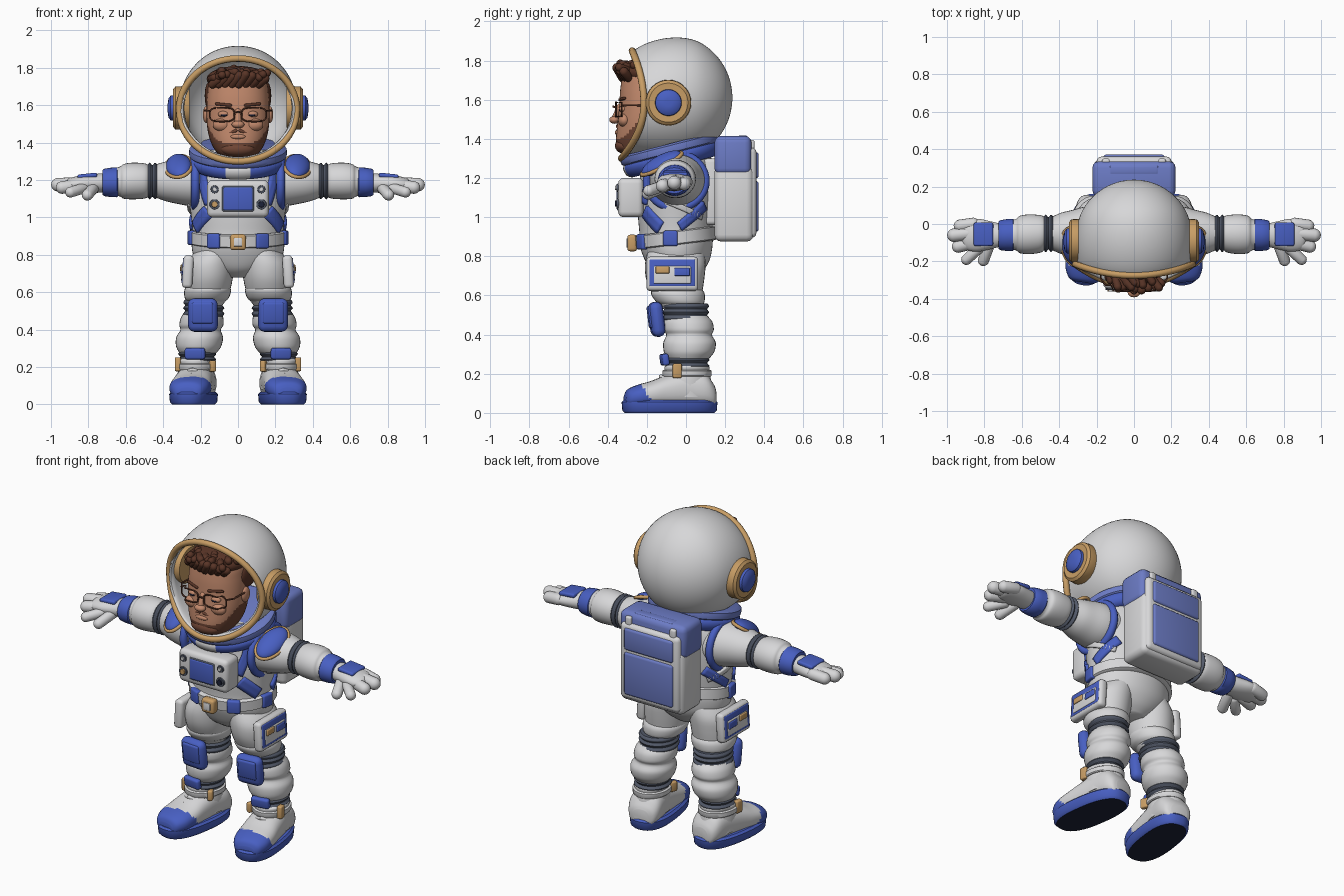
import bpy, bmesh, math, random
from mathutils import Vector, Matrix, Euler

if "Cube" in bpy.data.objects:
    bpy.data.objects.remove(bpy.data.objects["Cube"])

random.seed(4)
pi = math.pi


def mat(name, r, g, b):
    m = bpy.data.materials.new(name)
    m.diffuse_color = (r, g, b, 1)
    m.use_nodes = True
    m.node_tree.nodes["Principled BSDF"].inputs["Base Color"].default_value = m.diffuse_color
    return m


WHITE = mat("suit_white", .68, .68, .69)
BLUE = mat("suit_blue", .065, .115, .54)
PALE = mat("pack_blue", .15, .20, .56)
GOLD = mat("gold_trim", .58, .34, .13)
GREY = mat("rubber_grey", .085, .10, .14)
NAVY = mat("sole_navy", .012, .016, .04)
SKIN = mat("skin", .54, .25, .15)
HAIR = mat("hair_brown", .10, .035, .02)
BEARD = mat("beard_brown", .16, .06, .035)


def make(name, bm, mats, mirror=False, M=None, rule=None, solid=0):
    if M:
        bm.transform(M)
    bmesh.ops.recalc_face_normals(bm, faces=bm.faces)
    if rule:
        for f in bm.faces:
            f.material_index = rule(f)
    me = bpy.data.meshes.new(name)
    bm.to_mesh(me)
    bm.free()
    for m in mats if isinstance(mats, (list, tuple)) else [mats]:
        me.materials.append(m)
    me.shade_smooth()
    me.set_sharp_from_angle(angle=math.radians(42))
    ob = bpy.data.objects.new(name, me)
    bpy.context.collection.objects.link(ob)
    if solid:
        md = ob.modifiers.new("thickness", 'SOLIDIFY')
        md.thickness, md.offset = solid, -1
    if mirror:
        ob.modifiers.new("mirror", 'MIRROR').use_mirror_merge = False
    return ob


def smooth(secs, k):
    """Catmull-Rom subdivision of a list of tuples."""
    out = []
    for i in range(len(secs) - 1):
        a, b, c, d = (secs[max(0, min(len(secs) - 1, i + j))] for j in (-1, 0, 1, 2))
        for s in range(k):
            t = s / k
            out.append([q + .5 * t * (r - p + t * (2*p - 5*q + 4*r - w + t * (3*(q - r) + w - p)))
                        for p, q, r, w in zip(a, b, c, d)])
    return out + [list(secs[-1])]


def loft(name, axis, secs, mats, n=32, p=2, k=4, **kw):
    """Sections (t, centre_u, centre_v, radius_u, radius_v) along an axis."""
    bm, rings = bmesh.new(), []
    place = {'z': lambda t, u, v: (u, v, t), 'x': lambda t, u, v: (t, u, v), 'y': lambda t, u, v: (u, t, v)}[axis]
    for t, cu, cv, ru, rv in (smooth(secs, k) if k > 1 else secs):
        ring = []
        for i in range(n):
            c, s = math.cos(2*pi*i/n), math.sin(2*pi*i/n)
            ring.append(bm.verts.new(place(t, cu + ru * math.copysign(abs(c) ** (2/p), c),
                                           cv + rv * math.copysign(abs(s) ** (2/p), s))))
        rings.append(ring)
    for a, b in zip(rings, rings[1:]):
        for i in range(n):
            bm.faces.new((a[i], a[(i+1) % n], b[(i+1) % n], b[i]))
    bm.faces.new(rings[0])
    bm.faces.new(rings[-1])
    return make(name, bm, mats, **kw)


def ripple(name, axis, t0, t1, count, cu, cv, ru, rv, amp, m):
    loft(name, axis, [(t0 + (t1 - t0) * i / (2*count), cu, cv, ru + amp * (i % 2), rv + amp * (i % 2))
                      for i in range(2*count + 1)], m, mirror=True)


def box(name, c, size, m, bev=.01, rot=(0, 0, 0), **kw):
    bm = bmesh.new()
    bmesh.ops.create_cube(bm, size=1)
    bm.transform(Matrix.Diagonal((*size, 1)))
    bmesh.ops.bevel(bm, geom=bm.edges[:], offset=bev, segments=3, profile=.5, affect='EDGES')
    return make(name, bm, m, M=Matrix.Translation(c) @ Euler(rot).to_matrix().to_4x4(), **kw)


def blob(name, c, r, m, rot=(0, 0, 0), **kw):
    bm = bmesh.new()
    bmesh.ops.create_uvsphere(bm, u_segments=24, v_segments=14, radius=1)
    M = Matrix.Translation(c) @ Euler(rot).to_matrix().to_4x4() @ Matrix.Diagonal((*r, 1))
    return make(name, bm, m, M=M, **kw)


def capsule(name, a, b, r, m, **kw):
    a, b = Vector(a), Vector(b)
    bm = bmesh.new()
    bmesh.ops.create_uvsphere(bm, u_segments=16, v_segments=11, radius=r)
    for v in bm.verts:
        v.co.z += math.copysign((b - a).length / 2, v.co.z)
    return make(name, bm, m, M=Matrix.Translation((a + b) / 2) @ (b - a).to_track_quat('Z', 'Y').to_matrix().to_4x4(), **kw)


def tube(name, pts, r, m, closed=True, n=10, **kw):
    bm, rings, L = bmesh.new(), [], len(pts)
    pts = [Vector(q) for q in pts]
    for i, q in enumerate(pts):
        d = (pts[(i+1) % L] - pts[i-1]) if closed else pts[min(i+1, L-1)] - pts[max(i-1, 0)]
        R = d.to_track_quat('Z', 'Y').to_matrix()
        rings.append([bm.verts.new(q + R @ Vector((r*math.cos(2*pi*j/n), r*math.sin(2*pi*j/n), 0))) for j in range(n)])
    for i in range(L if closed else L - 1):
        a, b = rings[i], rings[(i+1) % L]
        off = min(range(n), key=lambda o: (a[0].co - b[o].co).length)
        for j in range(n):
            bm.faces.new((a[j], a[(j+1) % n], b[(j+1+off) % n], b[(j+off) % n]))
    return make(name, bm, m, **kw)


# Helmet shell: back pole opening forward to a curved visor rim
def rim(f, grow=0):
    s = math.sin(f)
    return Vector(((.307 + grow)*math.cos(f), -.215 - (.06 if s > 0 else .115)*s*s, 1.575 + (.268 + grow)*s))


bm, rings, N, K = bmesh.new(), [], 64, 28
for i in range(1, K + 1):
    th, w = 2.1*i/K, max(0, (i/K - .5)/.5)**2
    rings.append([bm.verts.new(Vector((.315*math.sin(th)*math.cos(f), -.08 + .317*math.cos(th),
                 1.61 + .322*math.sin(th)*math.sin(f))).lerp(rim(f), w)) for f in (2*pi*j/N for j in range(N))])
pole = bm.verts.new((0, .237, 1.61))
for j in range(N):
    bm.faces.new((pole, rings[0][j], rings[0][(j+1) % N]))
    for a, b in zip(rings, rings[1:]):
        bm.faces.new((a[j], a[(j+1) % N], b[(j+1) % N], b[j]))
make("helmet_shell", bm, WHITE, solid=.015)
tube("visor_rim", [rim(2*pi*i/72, .007) for i in range(72)], .018, GOLD)
loft("ear_cup", 'x', [(.26, -.09, 1.585, .105, .105), (.29, -.09, 1.585, .117, .117), (.335, -.09, 1.585, .115, .115),
     (.347, -.09, 1.585, .1, .1), (.345, -.09, 1.585, .075, .075)], GOLD, k=1, mirror=True)
loft("ear_disc", 'x', [(.33, -.09, 1.585, .07, .07), (.36, -.09, 1.585, .066, .066), (.372, -.09, 1.585, .05, .05),
     (.376, -.09, 1.585, .02, .02)], BLUE, k=1, mirror=True)

# Tilted collar, white at the front centre
T = Matrix.Translation((0, -.08, 1.33)) @ Matrix.Rotation(.25, 4, 'X')
loft("collar_lower", 'z', [(-.075, 0, 0, .225, .22), (-.06, 0, 0, .25, .245), (-.02, 0, 0, .262, .255), (0, 0, 0, .245, .24)], [BLUE, WHITE], M=T, k=2, n=48,
     rule=lambda f: int(abs(f.calc_center_median().x) < .075 and f.calc_center_median().y < -.2))
loft("collar_upper", 'z', [(-.01, 0, 0, .24, .24), (0, 0, 0, .26, .256), (.035, 0, 0, .26, .256), (.045, 0, 0, .235, .235)], PALE, M=T, k=2, n=48)

# Head, face and hair
loft("head", 'z', [(1.315, 0, -.24, .04, .05), (1.335, 0, -.23, .10, .115), (1.39, 0, -.21, .14, .147), (1.47, 0, -.195, .163, .157),
     (1.56, 0, -.19, .168, .152), (1.66, 0, -.185, .163, .15), (1.73, 0, -.18, .15, .14), (1.77, 0, -.18, .1, .1)], [SKIN, BEARD],
     n=64, p=2.2, k=8, rule=lambda f: int(f.calc_center_median().z < 1.395 + .1*(abs(f.calc_center_median().x)/.163)**4))
capsule("nose_bridge", (0, -.335, 1.565), (0, -.362, 1.505), .018, SKIN)
blob("nose_tip", (0, -.366, 1.497), (.034, .026, .02), SKIN)
blob("cheek", (.085, -.315, 1.495), (.05, .032, .035), SKIN, mirror=True)
capsule("moustache", (.012, -.350, 1.464), (.055, -.337, 1.448), .009, BEARD, mirror=True)
blob("lips", (0, -.352, 1.432), (.04, .012, .013), SKIN)
blob("chin_beard", (0, -.318, 1.365), (.09, .045, .04), BEARD)
blob("ear", (.17, -.17, 1.55), (.018, .035, .045), SKIN, mirror=True)
blob("eyelid", (.075, -.32, 1.552), (.032, .022, .018), SKIN, mirror=True)
blob("eye", (.075, -.338, 1.547), (.018, .006, .006), NAVY, mirror=True)
capsule("eyebrow", (.04, -.338, 1.6), (.115, -.315, 1.607), .008, HAIR, mirror=True)
tube("glasses_frame", [(.085 + .066*math.copysign(abs(math.cos(a))**.6, math.cos(a)), -.358 + .03*(math.cos(a) > .3),
     1.55 + .037*math.copysign(abs(math.sin(a))**.6, math.sin(a))) for a in (2*pi*i/32 for i in range(32))], .0045, HAIR, mirror=True)
tube("glasses_bridge", [(-.022, -.358, 1.56), (0, -.372, 1.565), (.022, -.358, 1.56)], .005, HAIR, closed=False)
tube("glasses_temple", [(.15, -.33, 1.57), (.178, -.29, 1.572), (.178, -.17, 1.57)], .005, HAIR, closed=False, mirror=True)
blob("hair_cap", (0, -.185, 1.74), (.168, .155, .07), HAIR)
blob("sideburn", (.158, -.12, 1.65), (.02, .08, .07), HAIR, mirror=True)
for i in range(34):
    x, y = random.uniform(-.13, .14), random.uniform(-.33, -.1)
    z = 1.795 - 2.2*x*x - .9*(y + .23)**2
    capsule("hair_lock", (x - .02, y + .03, z - .02), (x*1.05 + random.uniform(-.01, .04), y - .03, z + random.uniform(-.02, .012)), .021, HAIR)
for i in range(8):
    x = -.135 + .035*i
    capsule("fringe_lock", (x, -.325 + abs(x)*.3, 1.712), (x + .035, -.355 + abs(x)*.35, 1.765 - abs(x)*.2), .023, HAIR)

# Torso
TORSO = [(.68, 0, -.04, .08, .08), (.72, 0, -.045, .16, .13), (.78, 0, -.045, .23, .165), (.85, 0, -.05, .248, .185),
         (.92, 0, -.05, .243, .188), (1.0, 0, -.05, .25, .195), (1.1, 0, -.05, .262, .198), (1.2, 0, -.045, .262, .19),
         (1.28, 0, -.05, .235, .185), (1.36, 0, -.06, .17, .17)]
loft("torso", 'z', TORSO, WHITE, n=48)


def on_torso(a, z, off):
    for s, e in zip(TORSO, TORSO[1:]):
        if s[0] <= z <= e[0]:
            t = (z - s[0]) / (e[0] - s[0])
            cy, rx, ry = (s[i] + t*(e[i] - s[i]) for i in (2, 3, 4))
            return Vector(((rx + off)*math.cos(a), cy + (ry + off)*math.sin(a), z))


def strap(name, a0, z0, a1, z1, w, m):
    bm, rows = bmesh.new(), []
    du, dz = math.radians(a1 - a0)*.23, z1 - z0
    L = math.hypot(du, dz)
    for i in range(13):
        a, z = math.radians(a0 + (a1 - a0)*i/12), z0 + dz*i/12
        rows.append([bm.verts.new(on_torso(a - s*w*dz/L/.23, z + s*w*du/L, .015)) for s in (-.5, -.17, .17, .5)])
    for p, q in zip(rows, rows[1:]):
        for j in range(3):
            bm.faces.new((p[j], p[j+1], q[j+1], q[j]))
    make(name, bm, m, solid=.03, mirror=True)


strap("chest_strap", -42, 1.24, -55, 1.07, .05, BLUE)
strap("waist_strap", -52, 1.03, -25, .945, .07, BLUE)
strap("side_strap", 45, 1.06, 5, .95, .05, BLUE)
strap("rib_seam", -12, 1.08, 40, 1.0, .03, WHITE)
tube("armhole_band", [(.228, -.05 + .15*math.cos(2*pi*i/40), 1.185 + .138*math.sin(2*pi*i/40)) for i in range(40)], .022, BLUE, mirror=True)

# Belt, tilted down to the front
B = Matrix.Translation((0, -.05, .895)) @ Matrix.Rotation(.12, 4, 'X')
loft("belt", 'z', [(-.036, 0, 0, .25, .195), (-.03, 0, 0, .26, .21), (.03, 0, 0, .26, .21), (.036, 0, 0, .25, .195)], WHITE, k=1, n=48, M=B)
for d in (-59, -8):
    a = math.radians(d)
    c = B @ Vector((.25*math.cos(a), .205*math.sin(a), 0))
    box("belt_pouch", c, (.035, .075, .078), BLUE, .01, (0, 0, math.atan2(.258*math.sin(a), .206*math.cos(a))), mirror=True)
box("buckle", (0, -.275, .868), (.085, .05, .085), GOLD, .015)
box("buckle_inset", (0, -.3, .868), (.045, .01, .045), WHITE, .004)

# Chest control unit
box("chest_unit", (0, -.282, 1.10), (.33, .13, .2), WHITE, .028)
box("screen_bezel", (0, -.342, 1.10), (.172, .02, .137), GREY, .008)
box("screen", (0, -.346, 1.10), (.158, .02, .123), BLUE, .008)
for x, z, m, r in ((-.125, 1.07, GOLD, .018), (.125, 1.07, NAVY, .018), (-.125, 1.15, WHITE, .012), (.125, 1.15, WHITE, .012)):
    loft("knob_base", 'y', [(-.34, x, z, r + .01, r + .01), (-.354, x, z, r + .008, r + .008)], GREY, k=1, n=20)
    loft("knob", 'y', [(-.345, x, z, r, r), (-.362, x, z, r*.85, r*.85)], m, k=1, n=20)

# Life-support backpack
box("pack_body", (0, .245, 1.07), (.43, .2, .39), WHITE, .035)
box("pack_top", (0, .24, 1.315), (.445, .19, .2), PALE, .035)
box("pack_frame", (0, .335, 1.125), (.40, .05, .46), WHITE, .025)
box("pack_panel_upper", (0, .353, 1.265), (.33, .036, .135), PALE, .015)
box("pack_panel_lower", (0, .353, 1.055), (.33, .036, .26), PALE, .015)
box("pack_handle", (0, .29, 1.405), (.26, .05, .025), PALE, .01)
box("pack_clip", (.15, .325, 1.36), (.04, .05, .07), WHITE, .01, mirror=True)
box("pack_mount", (0, .13, 1.13), (.3, .08, .34), WHITE, .02)

# Arms
loft("shoulder", 'x', [(.16, -.045, 1.185, .14, .125), (.25, -.045, 1.19, .14, .13), (.33, -.05, 1.192, .125, .118),
     (.39, -.05, 1.193, .11, .105), (.44, -.05, 1.195, .088, .088)], WHITE, mirror=True)
R = Matrix.Translation((.318, -.125, 1.275)) @ Euler((.5, .3, 0)).to_matrix().to_4x4()
blob("shoulder_pad", R.translation, (.068, .115, .04), BLUE, (.5, .3, 0), mirror=True)
tube("pad_trim", [R @ Vector((.07*math.cos(2*pi*i/32), .117*math.sin(2*pi*i/32), -.003)) for i in range(32)], .01, GOLD, mirror=True)
ripple("elbow_bellows", 'x', .43, .485, 2, -.05, 1.195, .086, .084, .014, GREY)
loft("forearm", 'x', [(.475, -.05, 1.195, .085, .083), (.5, -.053, 1.195, .1, .094), (.56, -.055, 1.195, .106, .098),
     (.61, -.056, 1.193, .1, .093), (.63, -.057, 1.192, .084, .08), (.66, -.058, 1.19, .078, .074)], WHITE, mirror=True)
loft("glove_cuff", 'x', [(.64, -.058, 1.188, .07, .066), (.648, -.058, 1.188, .086, .08), (.715, -.06, 1.187, .08, .073),
     (.725, -.06, 1.187, .065, .06)], BLUE, k=2, mirror=True)
loft("palm", 'x', [(.71, -.06, 1.185, .06, .052), (.77, -.06, 1.182, .075, .05), (.84, -.06, 1.18, .088, .045), (.9, -.06, 1.175, .075, .035),
     (.92, -.06, 1.175, .04, .02)], WHITE, mirror=True)
box("glove_plate", (.805, -.055, 1.222), (.105, .125, .025), BLUE, .01, (0, .1, 0), mirror=True)
for a, b, r in (((.86, .0, 1.18), (.93, -.01, 1.17), .034), ((.87, -.05, 1.18), (.963, -.06, 1.175), .036),
                ((.86, -.1, 1.17), (.94, -.12, 1.16), .034), ((.83, -.13, 1.155), (.895, -.19, 1.135), .029),
                ((.77, -.1, 1.16), (.805, -.195, 1.12), .03)):
    capsule("glove_finger", a, b, r, WHITE, mirror=True)

# Legs
loft("thigh", 'z', [(.84, .11, -.05, .1, .14), (.76, .145, -.055, .128, .155), (.68, .155, -.055, .128, .148), (.61, .16, -.045, .118, .128),
     (.57, .168, -.03, .108, .115), (.53, .178, -.01, .095, .105)], WHITE, mirror=True)
loft("thigh_roll", 'z', [(.64, .16, -.045, .11, .12), (.61, .162, -.042, .125, .137), (.57, .167, -.03, .118, .125), (.55, .17, -.02, .1, .105)], WHITE, mirror=True)
ripple("knee_bellows", 'z', .47, .56, 3, .183, -.002, .1, .11, .01, GREY)
loft("shin", 'z', [(.495, .19, .005, .095, .105), (.465, .192, .01, .113, .125), (.425, .196, .014, .118, .128), (.398, .2, .016, .108, .117),
     (.36, .205, .018, .125, .134), (.315, .21, .016, .122, .13), (.285, .213, .012, .106, .113), (.265, .217, .01, .088, .095)], WHITE, mirror=True)
ripple("ankle_bellows", 'z', .225, .285, 2, .218, .008, .09, .1, .012, GREY)
box("knee_pad", (.188, -.15, .478), (.16, .07, .18), BLUE, .034, (.12, 0, .08), mirror=True)
box("knee_plate", (.189, -.175, .49), (.115, .035, .115), BLUE, .012, (.12, 0, .08), mirror=True)
box("thigh_pocket", (.268, -.07, .71), (.055, .265, .175), WHITE, .02, (0, -.06, 0), mirror=True)
box("pocket_panel", (.289, -.07, .715), (.018, .235, .14), BLUE, .007, (0, -.06, 0), mirror=True)
box("pocket_flap", (.296, -.07, .705), (.014, .19, .09), WHITE, .006, (0, -.06, 0), mirror=True)
box("pocket_strip", (.301, -.02, .72), (.014, .08, .04), BLUE, .005, (0, -.06, 0), mirror=True)
box("pocket_tag", (.301, -.12, .73), (.016, .07, .035), GOLD, .005, (0, -.06, 0), mirror=True)

# Boots, toes turned out
F = Matrix.Translation((.225, 0, 0)) @ Matrix.Rotation(.15, 4, 'Z')
loft("boot_shaft", 'z', [(.08, 0, .01, .1, .125), (.16, 0, .005, .098, .125), (.21, 0, .005, .093, .115), (.235, 0, .005, .098, .115), (.245, 0, .005, .085, .1)],
     WHITE, M=F, mirror=True)
loft("boot_upper", 'y', [(-.316, 0, .065, .05, .025), (-.3, 0, .075, .08, .045), (-.25, 0, .085, .105, .058), (-.18, 0, .095, .11, .068),
     (-.1, 0, .108, .105, .085), (0, 0, .12, .1, .098), (.09, 0, .115, .098, .092), (.135, 0, .09, .08, .065), (.15, 0, .08, .05, .045)],
     [WHITE, BLUE], M=F, mirror=True, p=2.4, k=5,
     rule=lambda f: int(f.calc_center_median().y + .6*f.calc_center_median().z < -.14))
loft("boot_sole", 'z', [(0, 0, -.085, .105, .23), (.012, 0, -.085, .118, .242), (.055, 0, -.085, .122, .246), (.066, 0, -.085, .11, .236)],
     [BLUE, NAVY], M=F, mirror=True, p=2.5, k=1, n=48, rule=lambda f: int(f.normal.z < -.9))
for i in range(3):
    z = .158 + .028*i
    tube("boot_lace", [F @ Vector((x, -.165 + .035*i + abs(x)*.35, z - abs(x)*.35)) for x in (-.075, -.04, 0, .04, .075)], .011, WHITE, closed=False, mirror=True)
box("ankle_plate", (.23, -.11, .272), (.11, .035, .06), BLUE, .012, (.15, 0, .15), mirror=True)
loft("ankle_strap", 'z', [(.185, 0, .005, .1, .122), (.19, 0, .005, .105, .126), (.215, 0, .005, .105, .126), (.22, 0, .005, .098, .12)], WHITE, k=1, M=F, mirror=True)
box("ankle_buckle", (.32, -.045, .215), (.032, .045, .075), GOLD, .008, (0, 0, .15), mirror=True)
box("ankle_buckle_inner", (.137, -.07, .205), (.03, .045, .06), GOLD, .008, (0, 0, -.4), mirror=True)
